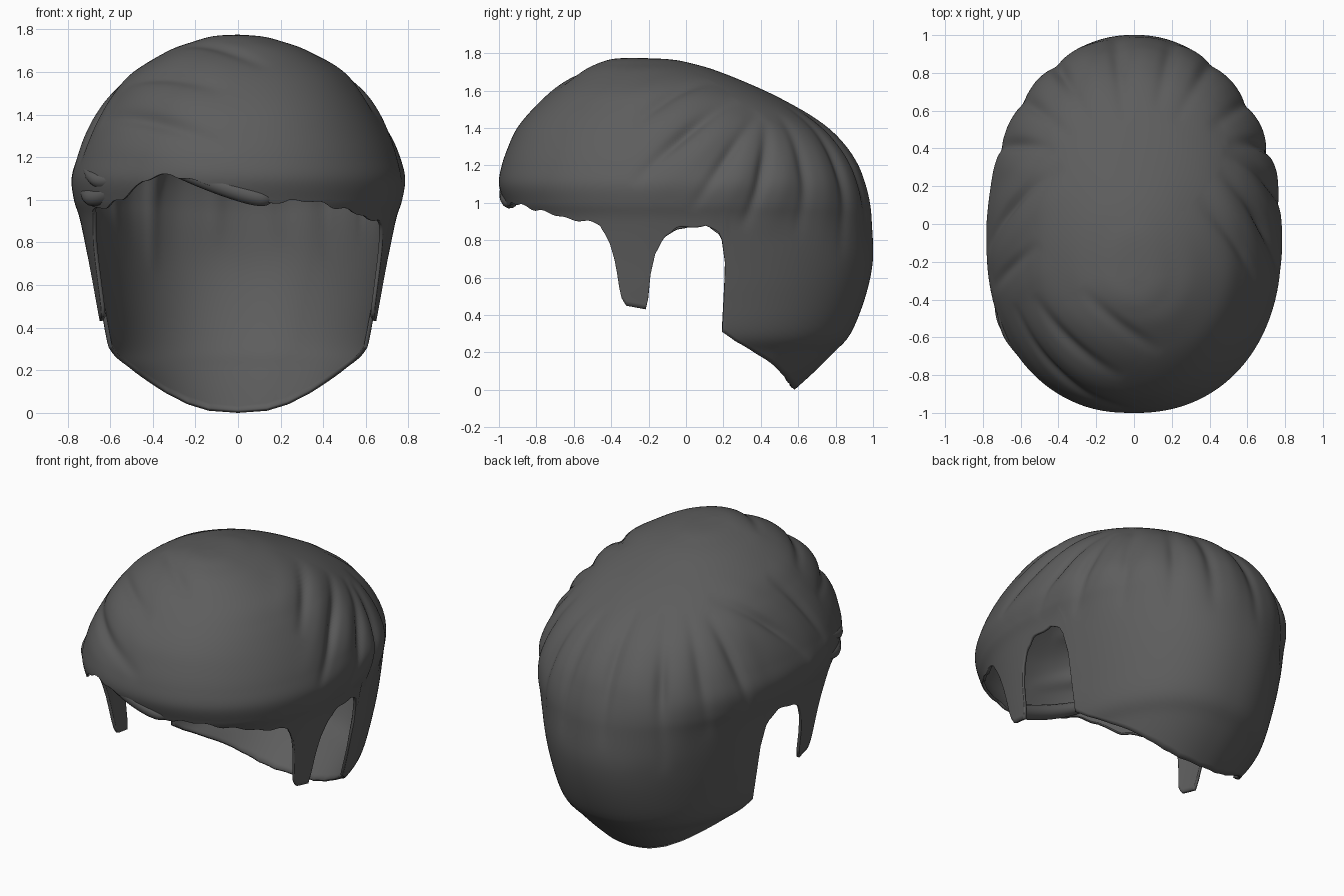
import bpy, bmesh, math
from mathutils import Vector

if "Cube" in bpy.data.objects:
    bpy.data.objects.remove(bpy.data.objects["Cube"])

# Horizontal rings of the outer surface: z, half width, front y, back y
RINGS = [(1.775, 0, -.28, -.28), (1.767, .11, -.38, -.09), (1.745, .20, -.46, .03),
         (1.70, .325, -.56, .18), (1.60, .49, -.71, .42), (1.50, .585, -.82, .61),
         (1.40, .655, -.90, .75), (1.30, .71, -.95, .845), (1.20, .752, -.985, .91), (1.10, .78, -1, .95),
         (1.0, .77, -.97, .977), (.9, .74, -.93, .99), (.7, .70, -.92, 1.0),
         (.5, .665, -.92, .96), (.3, .625, -.92, .88), (.2, .56, -.92, .79),
         (.1, .50, -.92, .69), (0, .43, -.92, .58)]
SQUARE = 2.2    # exponent of the ring outline, 2 is an ellipse

# Lower edge: angle around the head (-90 front, 0 right, 90 back), height
SIDE = [(-25, .88), (-21.5, .78), (-19.5, .68), (-17.5, .5), (-15.5, .45), (-8, .43), (-7, .5),
        (-6.5, .6), (-4.7, .72), (-1.4, .81), (3, .86), (10.8, .88), (14.6, .84),
        (16, .76), (17, .31), (22, .26), (32, .19), (49, .09), (60, .04), (72, .01), (90, 0)]
FRONT_RIGHT = [(-90, 1.03), (-79, .98), (-72, 1.0), (-58, .98), (-46, .94), (-35, .91)] + SIDE
FRONT_LEFT = [(-90, 1.03), (-67, 1.12), (-56, 1.09), (-47, 1.0), (-38, .97), (-28, .95)] + SIDE

# Grooves between the locks, as start and end points near the surface, and depth
GROOVES = [((.63, -.3, 1.38), (.35, .15, 1.68), .018), ((.74, -.28, 1.08), (.45, .28, 1.55), .03),
           ((.75, .02, .95), (.48, .4, 1.5), .022), ((.70, .3, .85), (.5, .43, 1.45), .026),
           ((.6, .6, .8), (.40, .5, 1.48), .016), ((.42, .82, .7), (.22, .55, 1.55), .02),
           ((.2, .93, .8), (.12, .60, 1.52), .018), ((-.1, .95, .8), (-.05, .55, 1.55), .02),
           ((-.43, .85, .65), (-.22, .5, 1.55), .028), ((-.58, .6, .85), (-.32, .45, 1.55), .016),
           ((-.68, .35, .95), (-.42, .4, 1.55), .022), ((-.76, -.15, 1.1), (-.38, .32, 1.6), .026),
           ((-.75, -.35, 1.15), (-.5, -.1, 1.6), .015), ((-.5, -.35, 1.5), (-.05, -.78, 1.48), .018),
           ((-.65, -.42, 1.38), (.0, -.93, 1.2), .022), ((-.28, -.33, 1.7), (.15, -.67, 1.6), .014)]
CENTRE = Vector((0, 0, .9))


def lerp_table(table, a):
    for (a0, z0), (a1, z1) in zip(table, table[1:]):
        if a <= a1:
            return z0 + (z1 - z0) * (a - a0) / (a1 - a0)
    return table[-1][1]


def ring(s):
    """Smoothly interpolated ring at table position s."""
    i = min(int(s), len(RINGS) - 2)
    t = s - i
    p0, p1, p2, p3 = (RINGS[max(0, min(len(RINGS) - 1, k))] for k in range(i - 1, i + 3))
    return [b + .5 * t * (c - a + t * (2*a - 5*b + 4*c - d + t * (3*(b - c) + d - a)))
            for a, b, c, d in zip(p0, p1, p2, p3)]


def surface(s, ang):
    z, hx, yf, yb = ring(s)
    yc = -.1 - .18 * max(0, min(1, (z - 1.35) / .425)) ** 2
    cs, sn = math.cos(ang), math.sin(ang)
    f = (abs(cs) ** SQUARE + abs(sn) ** SQUARE) ** (-1 / SQUARE)
    return Vector((hx * cs * f, yc + (yb - yc if sn > 0 else yc - yf) * sn * f, z))


def ring_at(z):
    lo, hi = 0, len(RINGS) - 1
    for _ in range(30):
        mid = (lo + hi) / 2
        lo, hi = (mid, hi) if ring(mid)[0] > z else (lo, mid)
    return lo


ARCS = [((Vector(a) - CENTRE).normalized(), (Vector(b) - CENTRE).normalized(), d) for a, b, d in GROOVES]


def sculpt(p):
    """Press the grooves into the surface, with a soft swell beside each."""
    u = (p - CENTRE).normalized()
    off = 0
    for a, b, depth in ARCS:
        ab = b - a
        t = max(0, min(1, (u - a).dot(ab) / ab.length_squared))
        d = (u - a.lerp(b, t).normalized()).length
        if d < .4:
            fade = math.sin(math.pi * t)
            off += depth * fade * (.3 * math.exp(-((d - .14) / .08) ** 2) - math.exp(-(d / .04) ** 2))
    return p + u * off


def finish(ob):
    bpy.ops.object.select_all(action='DESELECT')
    ob.select_set(True)
    bpy.context.view_layer.objects.active = ob
    bpy.ops.object.shade_smooth_by_angle(angle=math.radians(50))


dark = bpy.data.materials.new("dark_grey")
dark.diffuse_color = (.11, .11, .11, 1)
dark.use_nodes = True
dark.node_tree.nodes["Principled BSDF"].inputs["Base Color"].default_value = dark.diffuse_color

# Main hair shell with fringe, sideburns and long back
COLS, TOP, LOW = 400, 85, 28
ROWS = TOP + LOW
CAP = ring_at(1.0)
bm = bmesh.new()
apex = bm.verts.new(surface(0, 0))
cols = []
for j in range(COLS):
    deg = j * 360 / COLS - 90
    right = deg <= 90
    edge = lerp_table(FRONT_RIGHT if right else FRONT_LEFT, deg if right else 180 - deg)
    if edge > .84:
        edge += .006 * math.sin(deg * .6) + .005 * math.sin(deg * .37)
    low = ring_at(edge)
    mid = min(CAP, low - .5)    # rows above this line match from column to column
    ang = math.radians(deg)
    steps = [mid * i / TOP for i in range(1, TOP + 1)]
    steps += [mid + (low - mid) * i / LOW for i in range(1, LOW + 1)]
    cols.append([bm.verts.new(sculpt(surface(s, ang))) for s in steps])
for j in range(COLS):
    a, b = cols[j], cols[(j + 1) % COLS]
    bm.faces.new((apex, a[0], b[0]))
    for i in range(ROWS - 1):
        bm.faces.new((a[i], a[i + 1], b[i + 1], b[i]))
me = bpy.data.meshes.new("hair_shell")
bm.to_mesh(me)
bm.free()
hair = bpy.data.objects.new("hair_shell", me)
bpy.context.collection.objects.link(hair)
me.materials.append(dark)
finish(hair)
solid = hair.modifiers.new("thickness", 'SOLIDIFY')
solid.thickness = .018
solid.offset = -1


# Loose locks rolled along the fringe
def lock(name, pts, width):
    cu = bpy.data.curves.new(name, 'CURVE')
    cu.dimensions = '3D'
    cu.bevel_depth = width
    cu.bevel_resolution = 4
    cu.resolution_u = 8
    cu.use_fill_caps = True
    sp = cu.splines.new('NURBS')
    sp.points.add(len(pts) - 1)
    sp.use_endpoint_u = True
    sp.order_u = 3
    for q, p in zip(sp.points, pts):
        q.co = (*p[:3], 1)
        q.radius = p[3]
    cu.materials.append(dark)
    bpy.context.collection.objects.link(bpy.data.objects.new(name, cu))


lock("fringe_lock", [(-.50, -.76, 1.24, .2), (-.35, -.885, 1.17, .8), (-.15, -.95, 1.09, 1),
                     (.05, -.955, 1.02, 1), (.15, -.93, 1.0, .8), (.17, -.91, 1.03, .1)], .045)
lock("left_curl", [(-.73, -.30, 1.06, .1), (-.71, -.47, 1.01, .9), (-.635, -.59, 1.01, 1),
                   (-.55, -.69, 1.06, .8), (-.40, -.82, 1.12, .1)], .045)
lock("left_curl_upper", [(-.73, -.36, 1.17, .1), (-.69, -.54, 1.10, .9), (-.60, -.66, 1.08, 1),
                         (-.50, -.77, 1.13, .8), (-.34, -.88, 1.17, .1)], .04)
